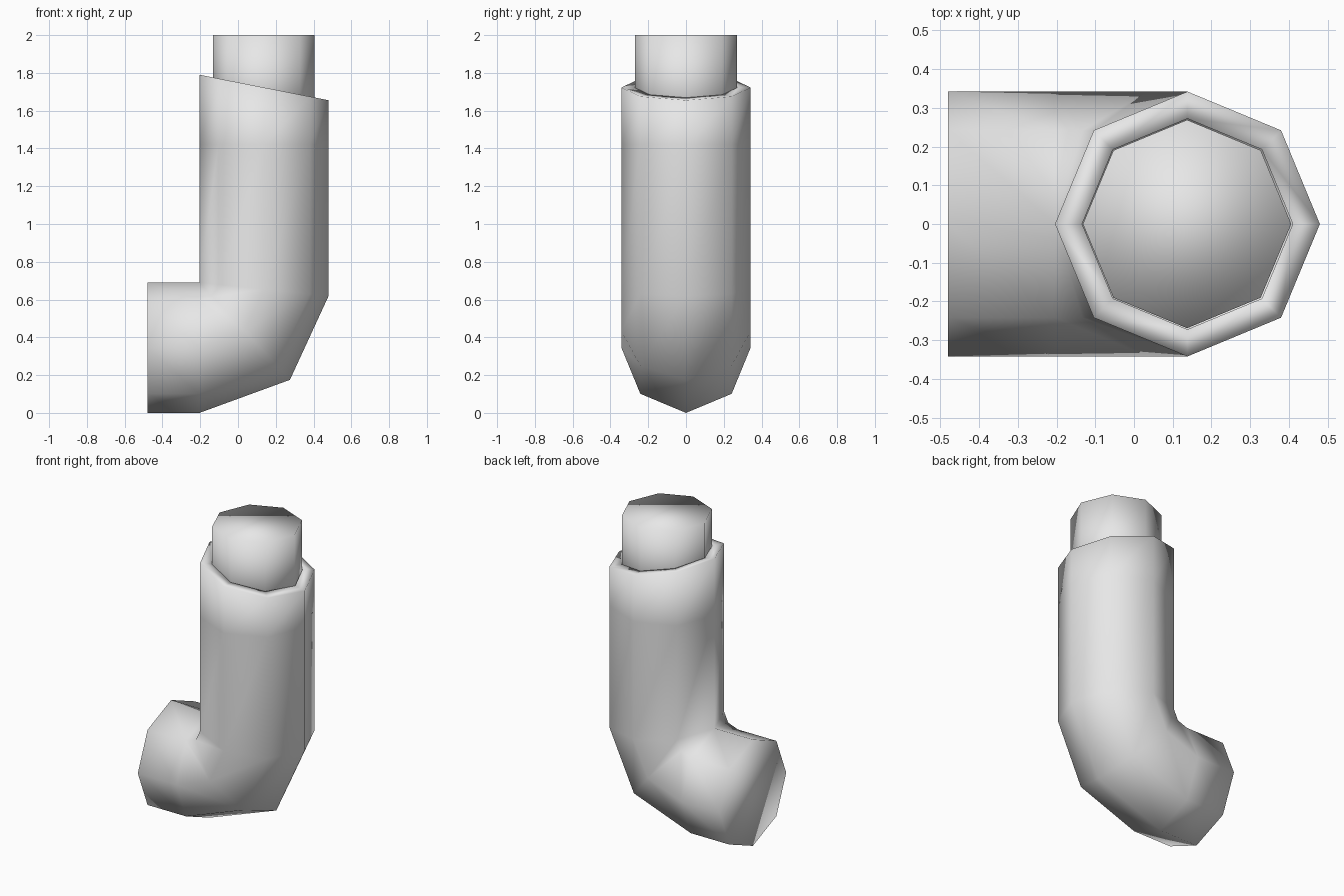
import bpy, bmesh
from math import cos, sin, tau

if "Cube" in bpy.data.objects:
    bpy.data.objects.remove(bpy.data.objects["Cube"])

SIDES = 8
R = 0.342

grey = bpy.data.materials.new("light grey")
grey.use_nodes = True
grey.diffuse_color = (0.8, 0.8, 0.8, 1)
bsdf = next(n for n in grey.node_tree.nodes if n.type == 'BSDF_PRINCIPLED')
bsdf.inputs["Base Color"].default_value = grey.diffuse_color


def loft(name, sections):
    """Skin octagonal rings, each given by its inner (x, z), outer (x, z) and half width in y."""
    bm = bmesh.new()
    rings = []
    for (xi, zi), (xo, zo), half in sections:
        ring = []
        for i in range(SIDES):
            a = tau * i / SIDES
            t = (1 + cos(a)) / 2
            ring.append(bm.verts.new((xi + (xo - xi) * t, half * sin(a), zi + (zo - zi) * t)))
        rings.append(ring)
    for lower, upper in zip(rings, rings[1:]):
        for i in range(SIDES):
            j = (i + 1) % SIDES
            bm.faces.new((lower[i], lower[j], upper[j], upper[i]))
    bm.faces.new(rings[0][::-1])
    bm.faces.new(rings[-1])
    # The bend's rings share one inner corner
    bmesh.ops.remove_doubles(bm, verts=bm.verts[:], dist=0.0005)
    bmesh.ops.recalc_face_normals(bm, faces=bm.faces[:])
    for f in bm.faces:
        f.smooth = True
    mesh = bpy.data.meshes.new(name)
    bm.to_mesh(mesh)
    bm.free()
    mesh.materials.append(grey)
    obj = bpy.data.objects.new(name, mesh)
    bpy.context.collection.objects.link(obj)
    return obj


# Elbow body: mouthpiece, bend, upright tube, slanted rim and shallow socket
corner = (-0.204, 0.69)
loft("elbow_body", [
    ((-0.48, 0.69), (-0.48, 0), R),
    (corner, (-0.204, 0), R),
    (corner, (0.275, 0.175), R),
    (corner, (0.48, 0.62), R),
    ((-0.204, 1.42), (0.48, 1.42), R),
    ((-0.204, 1.79), (0.48, 1.655), R),
    ((-0.134, 1.776), (0.41, 1.669), 0.272),
    ((-0.134, 1.66), (0.41, 1.56), 0.272),
])

# Canister standing in the socket
loft("canister", [
    ((-0.132, 1.5), (0.406, 1.5), 0.269),
    ((-0.132, 2), (0.406, 2), 0.269),
])
